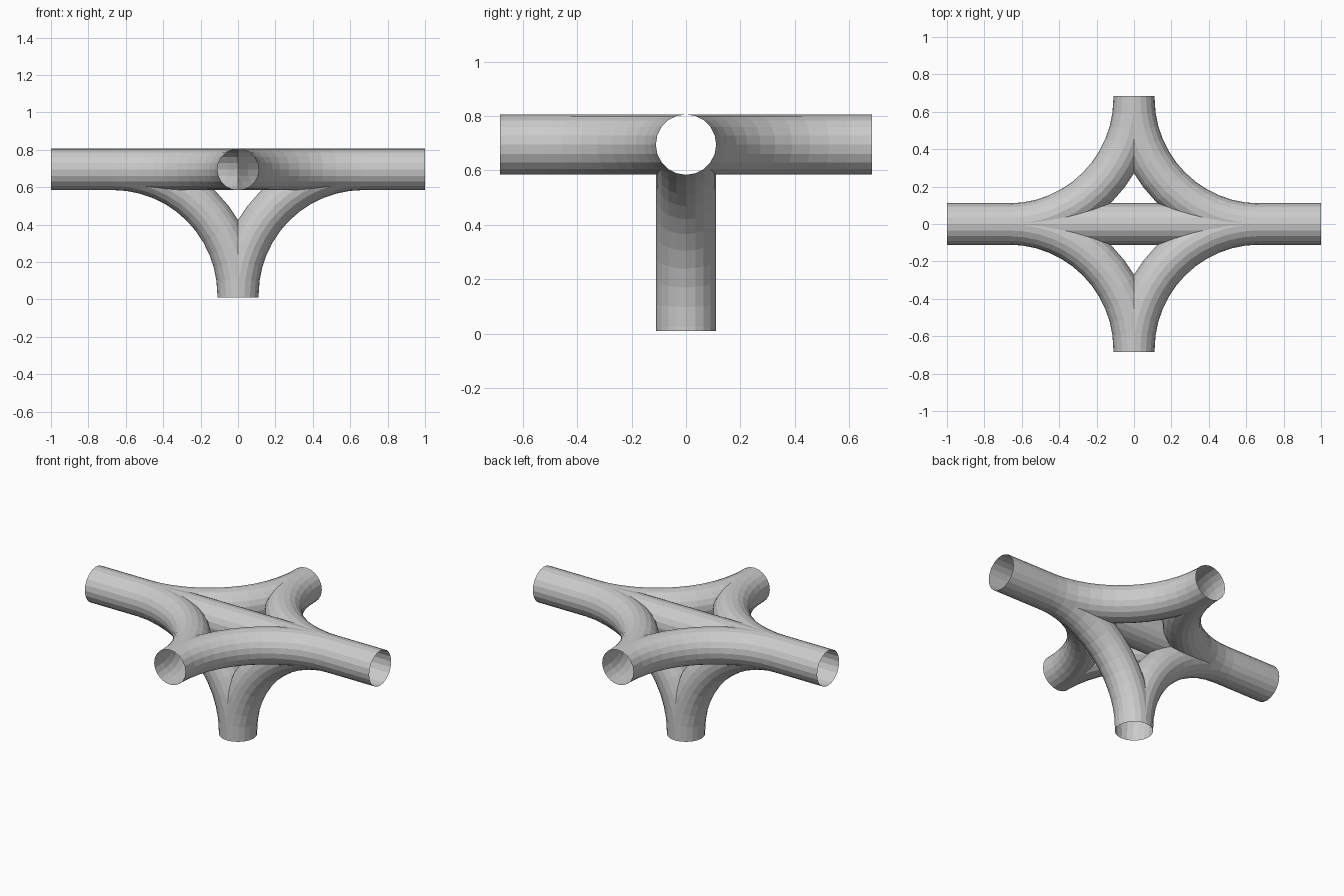
import bpy, bmesh, math
from mathutils import Matrix, Vector

if "Cube" in bpy.data.objects:
    bpy.data.objects.remove(bpy.data.objects["Cube"])

R, BEND, REACH, Z, SIDES = 0.111, 0.67, 0.685, 0.695, 20


def finish(bm, name, helper=False):
    bmesh.ops.recalc_face_normals(bm, faces=bm.faces)
    me = bpy.data.meshes.new(name)
    bm.to_mesh(me)
    bm.free()
    ob = bpy.data.objects.new(name, me)
    ob.hide_render = helper
    bpy.context.collection.objects.link(ob)
    return ob


def sweep(bm, stations, radius):
    """Open tube through (point, tangent) stations lying in the xy plane."""
    rings = []
    for p, t in stations:
        side, up = Vector((-t.y, t.x, 0)), Vector((0, 0, 1))
        rings.append([bm.verts.new(p + radius * (math.cos(a) * side + math.sin(a) * up))
                      for a in (2 * math.pi * i / SIDES for i in range(SIDES))])
    for a, b in zip(rings, rings[1:]):
        for i in range(SIDES):
            j = (i + 1) % SIDES
            bm.faces.new((a[i], a[j], b[j], b[i]))


def arm(name, turn):
    """Two mirrored elbows meeting at one mouth, turned about the main axis."""
    bm = bmesh.new()
    st = []
    for i in range(13):
        a = math.pi / 2 * i / 12
        st.append((Vector((BEND - BEND * math.sin(a), BEND * math.cos(a) - BEND, 0)),
                   Vector((-math.cos(a), -math.sin(a), 0))))
    st.append((Vector((0, -REACH, 0)), Vector((0, -1, 0))))
    sweep(bm, st, R - 0.0006)
    # trim at the middle, then mirror
    bmesh.ops.bisect_plane(bm, geom=bm.verts[:] + bm.edges[:] + bm.faces[:], dist=1e-5,
                           plane_co=(0, 0, 0), plane_no=(1, 0, 0), clear_inner=True)
    dup = bmesh.ops.duplicate(bm, geom=bm.verts[:] + bm.edges[:] + bm.faces[:])["geom"]
    for v in dup:
        if isinstance(v, bmesh.types.BMVert):
            v.co.x = -v.co.x
    bmesh.ops.remove_doubles(bm, verts=bm.verts, dist=1e-4)
    bmesh.ops.holes_fill(bm, edges=[e for e in bm.edges if e.is_boundary], sides=0)
    bm.transform(Matrix.Translation((0, 0, Z)) @ Matrix.Rotation(turn, 4, 'X'))
    return finish(bm, name, True)


# straight main pipe
bm = bmesh.new()
sweep(bm, [(Vector((x, 0, 0)), Vector((1, 0, 0))) for x in (-1, 1)], R)
bmesh.ops.holes_fill(bm, edges=[e for e in bm.edges if e.is_boundary], sides=0)
bm.transform(Matrix.Translation((0, 0, Z)))
pipe = finish(bm, "pipe_junction")

# branches: front, down, back
arms = [arm("front_branch", 0), arm("lower_branch", math.pi / 2), arm("back_branch", math.pi)]
for a in arms:
    m = pipe.modifiers.new(a.name, 'BOOLEAN')
    m.operation, m.solver, m.object = 'UNION', 'EXACT', a

# bake the union and open the five mouths
dg = bpy.context.evaluated_depsgraph_get()
bm = bmesh.new()
bm.from_mesh(bpy.data.meshes.new_from_object(pipe.evaluated_get(dg)))
pipe.modifiers.clear()
for a in arms:
    bpy.data.objects.remove(a)
caps = []
for f in bm.faces:
    if (all(abs(v.co.x) > 0.999 for v in f.verts)
            or all(abs(v.co.y) > REACH - 0.001 for v in f.verts)
            or all(v.co.z < Z - REACH + 0.001 for v in f.verts)):
        caps.append(f)
bmesh.ops.delete(bm, geom=caps, context='FACES')
bm.to_mesh(pipe.data)
bm.free()
